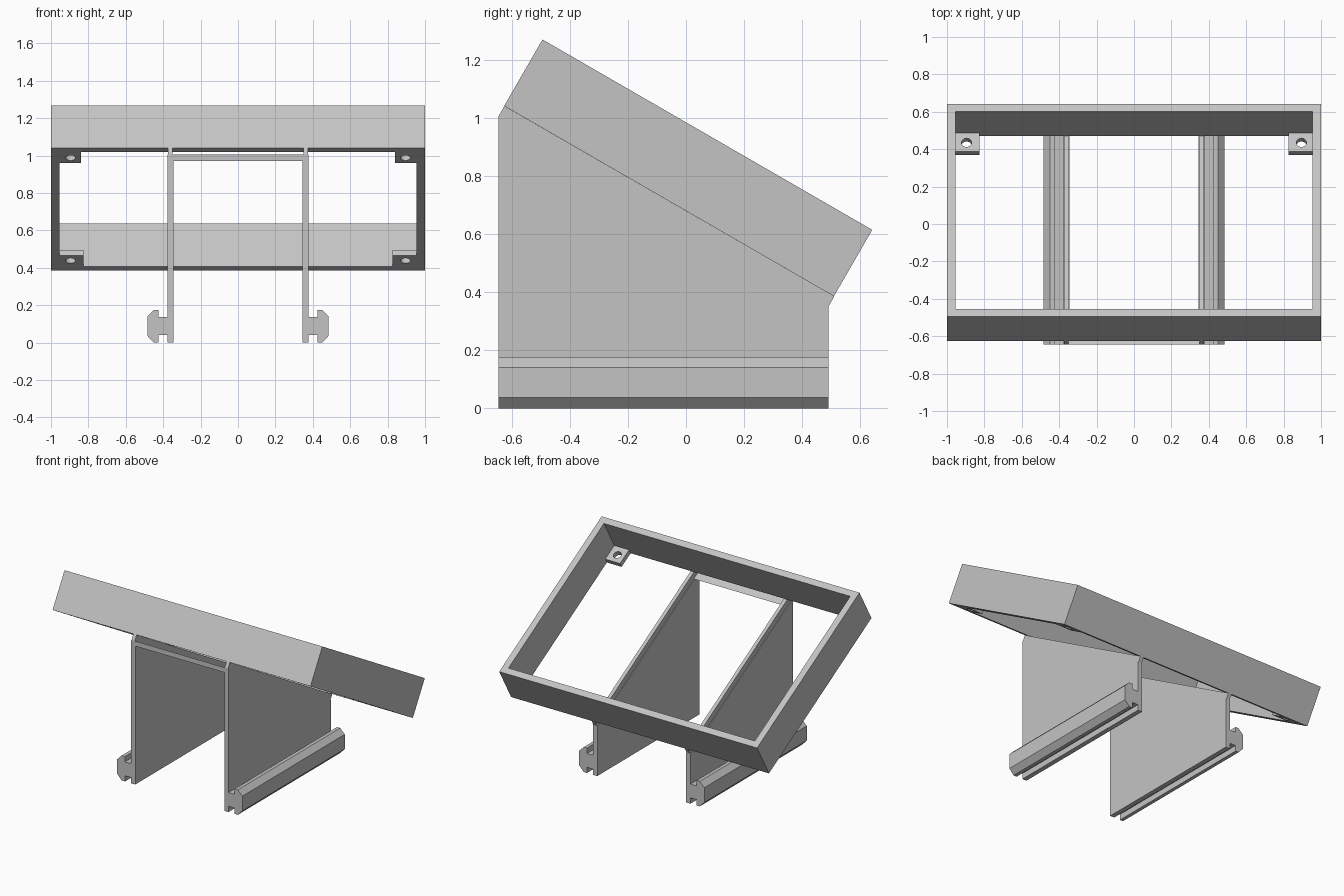
import bpy, bmesh, math
from mathutils import Matrix, Vector

cube = bpy.data.objects.get("Cube")
if cube:
    bpy.data.objects.remove(cube, do_unlink=True)

grey = bpy.data.materials.new("plain grey")
grey.use_nodes = True
GREY = (0.55, 0.55, 0.55, 1)
grey.diffuse_color = GREY
grey.node_tree.nodes["Principled BSDF"].inputs["Base Color"].default_value = GREY

TILT = Matrix.Translation((0, 0.0075, 0.8275)) @ Matrix.Rotation(math.radians(-30), 4, 'X')
FRONT, BACK = -0.645, 0.49
HALF_LEN, HALF_DEPTH, WALL = 0.655, 0.132, 0.045


def prism(name, points, direction, holes=(), matrix=None):
    """Extrude a flat outline, optionally with holes, along a direction."""
    bm = bmesh.new()
    edges = []
    for loop in (points, *holes):
        vs = [bm.verts.new(p) for p in loop]
        edges += [bm.edges.new((a, b)) for a, b in zip(vs, vs[1:] + vs[:1])]
    bmesh.ops.triangle_fill(bm, use_beauty=True, edges=edges)
    ext = bmesh.ops.extrude_face_region(bm, geom=bm.faces[:], use_keep_orig=True)
    moved = [g for g in ext["geom"] if isinstance(g, bmesh.types.BMVert)]
    bmesh.ops.translate(bm, verts=moved, vec=Vector(direction))
    bmesh.ops.recalc_face_normals(bm, faces=bm.faces[:])
    bmesh.ops.dissolve_limit(bm, angle_limit=0.01, verts=bm.verts[:], edges=bm.edges[:])
    if matrix:
        bm.transform(matrix)
    mesh = bpy.data.meshes.new(name)
    bm.to_mesh(mesh)
    bm.free()
    mesh.materials.append(grey)
    obj = bpy.data.objects.new(name, mesh)
    bpy.context.collection.objects.link(obj)
    return obj


def rect(x0, x1, y0, y1, z):
    return [(x0, y0, z), (x1, y0, z), (x1, y1, z), (x0, y1, z)]


# Tilted open frame
prism("tilted_frame", rect(-1, 1, -HALF_LEN, HALF_LEN, -HALF_DEPTH), (0, 0, 2 * HALF_DEPTH),
      [rect(WALL - 1, 1 - WALL, WALL - HALF_LEN, HALF_LEN - WALL, -HALF_DEPTH)], TILT)

for side, s in (("left", 1), ("right", -1)):
    # Corner tabs with screw holes, flush with the frame's underside
    for end, e, inner in (("back", 1, 0.825), ("front", -1, 0.84)):
        hole = [(s * 0.895 + 0.027 * math.cos(a), e * 0.55 + 0.027 * math.sin(a), -HALF_DEPTH)
                for a in (i * math.tau / 24 for i in range(24))]
        prism(f"{side}_{end}_tab",
              rect(s * inner, s * (1 - WALL), e * 0.495, e * (HALF_LEN - WALL), -HALF_DEPTH),
              (0, 0, 0.035), [hole], TILT)

    # Sloped side plate and the thin rib joining it to the frame
    prism(f"{side}_plate", [(s * 0.345, y, z) for y, z in
          ((FRONT, 0), (BACK, 0), (BACK, 0.35), (FRONT, 1.005))], (s * 0.033, 0, 0))
    prism(f"{side}_rib", [(s * 0.349, y, z) for y, z in
          ((FRONT, 1.005), (BACK, 0.35), (0.51, 0.385), (-0.625, 1.04))], (s * 0.025, 0, 0))

    # Chamfered T-shaped rail along the foot of the plate
    prism(f"{side}_rail", [(s * x, FRONT, z) for x, z in
          ((0.378, 0.04), (0.425, 0.04), (0.425, 0), (0.45, 0), (0.485, 0.037),
           (0.485, 0.14), (0.45, 0.175), (0.425, 0.175), (0.425, 0.137), (0.378, 0.137))],
          (0, BACK - FRONT, 0))

# Wedge-shaped crossbar between the plates
prism("crossbar", [(-0.345, y, z) for y, z in
      ((FRONT, 0.97), (FRONT, 1.005), (-0.585, 0.97))], (0.69, 0, 0))
